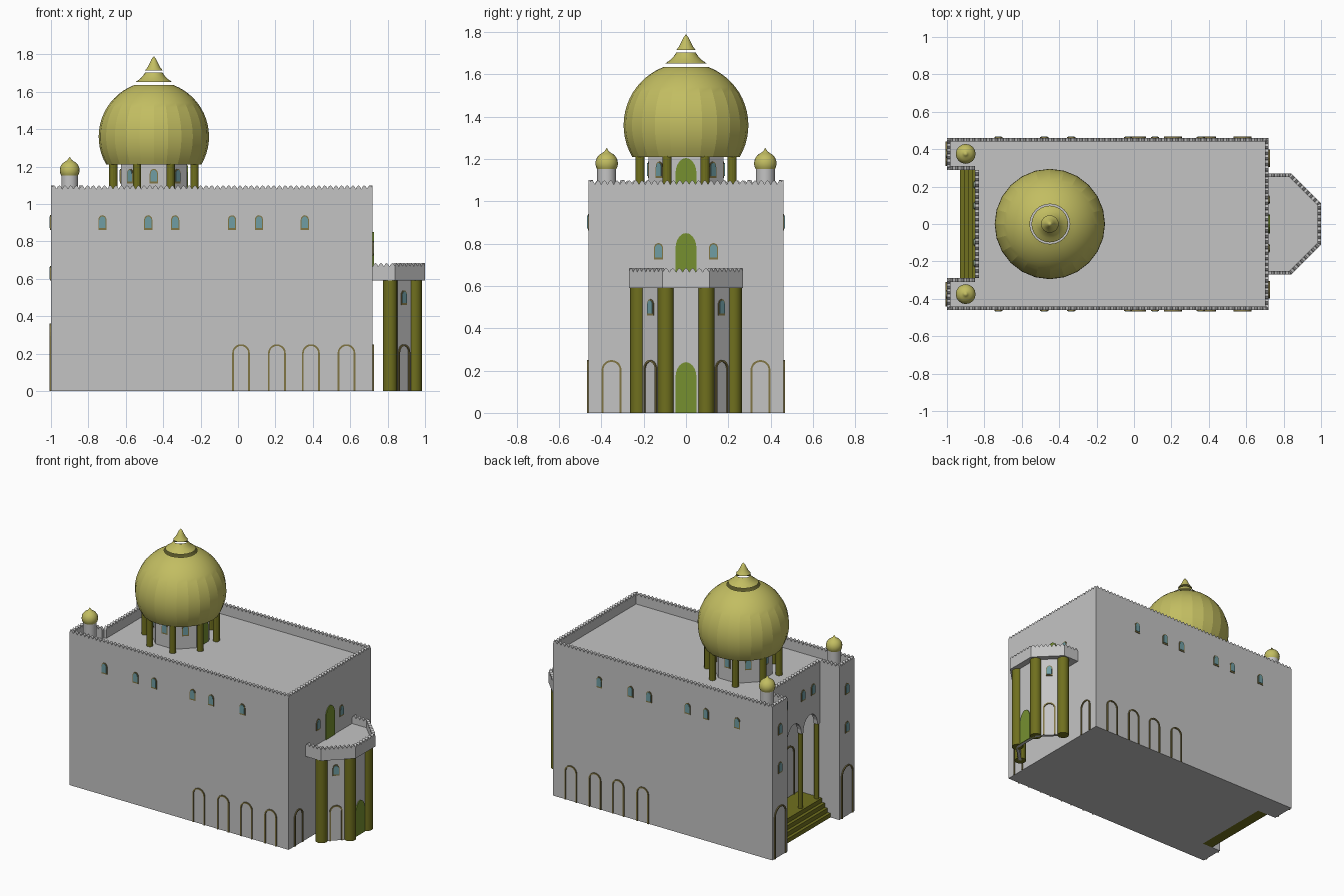
import bpy, bmesh, math
from mathutils import Vector

if "Cube" in bpy.data.objects:
    bpy.data.objects.remove(bpy.data.objects["Cube"])

def material(name, rgb):
    m = bpy.data.materials.new(name)
    m.diffuse_color = (*rgb, 1)
    m.use_nodes = True
    m.node_tree.nodes["Principled BSDF"].inputs["Base Color"].default_value = m.diffuse_color
    return m

GRAY = material("pale_stone", (0.55, 0.55, 0.55))
GOLD = material("gold_dome", (0.54, 0.51, 0.12))
OLIVE = material("dark_olive", (0.16, 0.16, 0.013))
GREEN = material("door_green", (0.18, 0.28, 0.03))
TEAL = material("window_teal", (0.16, 0.34, 0.37))
TRIM = material("khaki_trim", (0.22, 0.18, 0.06))
parts = {}

def part(name, mat):
    """One mesh per named part, filled by the helpers below."""
    return parts.setdefault(name, (bmesh.new(), mat))[0]

def prism(bm, pts, vec):
    """Closed prism from a flat outline swept along vec."""
    a = [bm.verts.new(p) for p in pts]
    b = [bm.verts.new(Vector(p) + Vector(vec)) for p in pts]
    bm.faces.new(a[::-1])
    bm.faces.new(b)
    for i in range(len(a)):
        j = (i + 1) % len(a)
        bm.faces.new((a[i], a[j], b[j], b[i]))

def box(bm, x0, x1, y0, y1, z0, z1):
    prism(bm, [(x0, y0, z0), (x1, y0, z0), (x1, y1, z0), (x0, y1, z0)], (0, 0, z1 - z0))

def lathe(bm, cx, cy, prof, n, turn=0.0):
    rings = []
    for r, z in prof:
        if r == 0:
            rings.append([bm.verts.new((cx, cy, z))] * n)
        else:
            angs = [turn + 2 * math.pi * k / n for k in range(n)]
            rings.append([bm.verts.new((cx + r * math.cos(t), cy + r * math.sin(t), z)) for t in angs])
    for a, b in zip(rings, rings[1:]):
        for k in range(n):
            q = [a[k], a[(k + 1) % n], b[(k + 1) % n], b[k]]
            bm.faces.new(list(dict.fromkeys(q)))

def column(bm, x, y, r, z0, z1, n=16):
    lathe(bm, x, y, [(0, z0), (r, z0), (r, z1), (0, z1)], n)

def arch(w, z0, z1, rise, n=10):
    """Arch outline (u, z) from bottom left over the top to bottom right."""
    s = z1 - rise
    arc = [(-w / 2 * math.cos(math.pi * k / n), s + rise * math.sin(math.pi * k / n)) for k in range(n + 1)]
    return [(-w / 2, z0)] + arc + [(w / 2, z0)]

def on_wall(x, y, deg, outline):
    """Puts a (u, z) outline on a wall that faces deg."""
    a = math.radians(deg)
    n = Vector((math.cos(a), math.sin(a), 0))
    return [(x - u * n.y, y + u * n.x, z) for u, z in outline], n

def plate(bm, x, y, deg, outline, d):
    pts, n = on_wall(x, y, deg, outline)
    prism(bm, pts, n * d)

def window(x, y, deg, z0, w=0.044, h=0.078):
    plate(part("window_frames", TRIM), x, y, deg, arch(w, z0, z0 + h, w * .6), 0.004)
    plate(part("window_panes", TEAL), x, y, deg, arch(w - .01, z0 + .01, z0 + h - .006, w * .5), 0.007)

def door(x, y, deg, z0, z1, w=0.1):
    plate(part("green_doors", GREEN), x, y, deg, arch(w, z0, z1, w * .75), 0.006)

def arch_trim(x, y, deg, z1, w=0.095, z0=0.0, t=0.009):
    outer = arch(w, z0, z1, w / 2)
    inner = arch(w - 2 * t, z0, z1 - t, w / 2 - t)
    plate(part("arch_trims", TRIM), x, y, deg, outer + inner[::-1], 0.007)

def parapet(bm, pts, z0, z1, tooth, closed=True, t=0.02):
    """Toothed wall set just inside a counterclockwise outline."""
    for i in range(len(pts) if closed else len(pts) - 1):
        p, q = Vector((*pts[i], z0)), Vector((*pts[(i + 1) % len(pts)], z0))
        d = q - p
        L = d.length
        u = d / L
        n = max(2, round(L / 0.03))
        top = []
        for k in range(n):
            for f, h in ((0, 0), (.2, .6), (.5, 1), (.8, .6)):
                top.append(((k + f) * L / n, z1 - z0 + h * tooth))
        prof = [(L, 0), (0, 0)] + top + [(L, z1 - z0)]
        prism(bm, [p + u * s + Vector((0, 0, z)) for s, z in prof], Vector((-u.y, u.x, 0)) * t)

# main hall with entrance recess, roof parapet
bm = part("main_hall", GRAY)
plan = lambda x: [(-1, -.46), (.72, -.46), (.72, .46), (-1, .46), (-1, .29), (x, .29), (x, -.29), (-1, -.29)]
prism(bm, [(x, y, 0) for x, y in plan(-.68)], (0, 0, 1.02))
parapet(part("roof_parapet", GRAY), plan(-.85), 1.02, 1.08, .02)

# entrance arcade, its columns and steps
bm = part("entrance_arcade", GRAY)
face = [(-.29, 1.02), (-.29, .65)]
for c in (-.18, 0, .18):
    face += [(u + c, z) for u, z in arch(.16, .65, .75, .1)[1:-1]]
face += [(.29, .65), (.29, 1.02)]
prism(bm, [(-.85, y, z) for y, z in face], (.03, 0, 0))
box(bm, -.82, -.68, -.29, .29, .8, 1.02)
box(bm, -.85, -.68, -.29, .29, 0, .09)
for y in (-.272, -.09, .09, .272):
    column(part("arcade_columns", OLIVE), -.835, y, .016, .12, .65, 12)
for i in range(4):
    box(part("entrance_steps", OLIVE), -.93 + .022 * i, -.68 if i == 3 else -.85, -.29, .29, .03 * i, .03 * i + .03)
door(-.68, 0, 180, .12, .48)
for s in (-1, 1):
    arch_trim(-.68, s * .18, 180, .48, .12, .12)
    for y in (.097, .21):
        window(-.85, s * y, 180, .88)
    # entrance tower faces
    arch_trim(-1, s * .375, 180, .36, .13)
    window(-1, s * .375, 180, .59)
    window(-1, s * .375, 180, .862)
    # long walls
    for x in (-.725, -.48, -.336, -.032, .112, .357):
        window(x, s * .46, s * 90, .862)
    for x in (.016, .208, .39, .58):
        arch_trim(x, s * .46, s * 90, .25)
    # end wall
    arch_trim(.72, s * .352, 0, .25)
    window(.72, s * .13, 0, .725)
door(.72, 0, 0, .62, .85)

# apse porch: walls, columns, cornice
bm = part("porch_walls", GRAY)
box(bm, .935, .955, -.095, .095, 0, .59)
door(.955, 0, 0, 0, .24)
for s in (-1, 1):
    o = .0071
    plate(bm, .879 - o, s * (.16 - o), s * 45, [(-.092, 0), (.092, 0), (.092, .59), (-.092, .59)], .02)
    window(.879 + o, s * (.16 + o), s * 45, .46)
    arch_trim(.879 + o, s * (.16 + o), s * 45, .25, .085)
    for x, y in ((.813, .225), (.945, .095)):
        column(part("porch_columns", OLIVE), x, s * y, .039, 0, .59)
cornice = [(.72, -.27), (.84, -.27), (1, -.11), (1, .11), (.84, .27), (.72, .27)]
prism(part("porch_roof", GRAY), [(x, y, .59) for x, y in cornice], (0, 0, .035))
parapet(part("porch_parapet", GRAY), cornice, .59, .665, .02, closed=False)

# drum below the dome, with pillars
DX = -.45
lathe(part("dome_drum", GRAY), DX, 0, [(0, 1.0), (.191, 1.0), (.191, 1.215), (0, 1.215)], 8, math.pi / 8)
for k in range(8):
    a = math.radians(45 * k)
    x, y = DX + .1765 * math.cos(a), .1765 * math.sin(a)
    if k == 0:
        door(x, y, 0, 1.02, 1.205)
    else:
        window(x, y, 45 * k, 1.11)
    a += math.pi / 8
    column(part("dome_pillars", OLIVE), DX + .235 * math.cos(a), .235 * math.sin(a), .022, 1.01, 1.215, 12)

# great dome and its stacked finial
def ball(r, zc, a0, a1, n):
    angs = [math.radians(a0 + (a1 - a0) * k / n) for k in range(n + 1)]
    return [(r * math.cos(t), zc + r * math.sin(t)) for t in angs]

lathe(part("great_dome", GOLD), DX, 0, [(.18, 1.21)] + ball(.295, 1.36, -30.6, 68.8, 16), 24)
bm = part("dome_finial", GOLD)
lathe(bm, DX, 0, [(.098, 1.652), (.075, 1.668), (.058, 1.685), (.046, 1.703)], 24)
lathe(bm, DX, 0, [(0, 1.715), (.047, 1.715), (.034, 1.73), (.024, 1.75), (.012, 1.775), (0, 1.79)], 24)

# corner turrets
for y in (-.375, .375):
    column(part("turret_drums", GRAY), -.9, y, .045, 1.01, 1.155)
    prof = [(0, 1.152)] + ball(.053, 1.18, -31, 66, 9) + [(.011, 1.236), (0, 1.253)]
    lathe(part("turret_domes", GOLD), -.9, y, prof, 16)

# finish: meshes, with sharp edges kept
for name, (bm, mat) in parts.items():
    bmesh.ops.recalc_face_normals(bm, faces=bm.faces)
    limit = math.radians(12 if name == "great_dome" else 28)
    smooth = any(w in name for w in ("dome", "column", "turret", "pillar", "finial"))
    for f in bm.faces:
        f.smooth = smooth
    for e in bm.edges:
        e.smooth = e.calc_face_angle(0) < limit
    me = bpy.data.meshes.new(name)
    bm.to_mesh(me)
    bm.free()
    me.materials.append(mat)
    bpy.context.collection.objects.link(bpy.data.objects.new(name, me))
